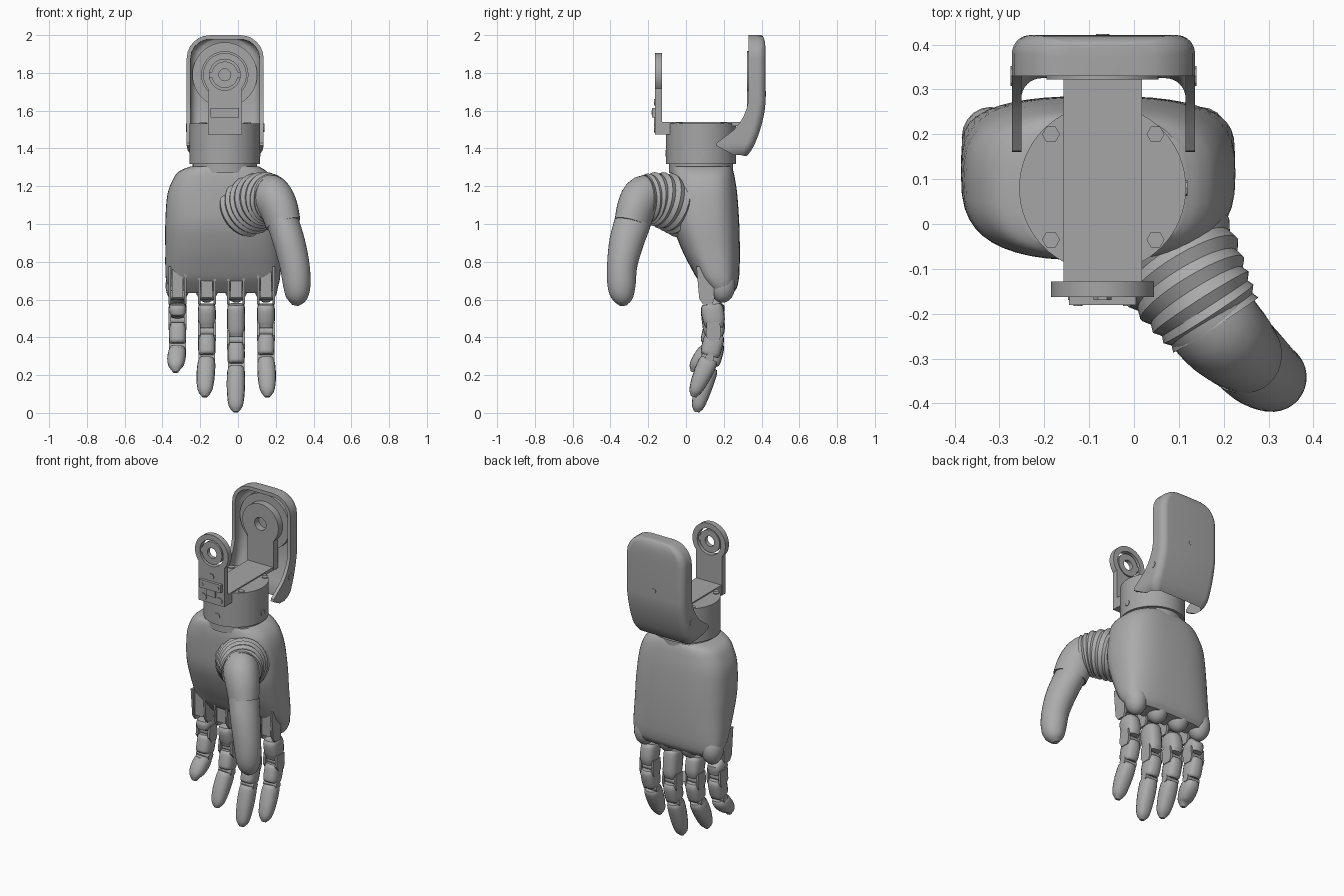
import bpy, bmesh
from math import sin, cos, pi, acos, sqrt, radians, copysign
from mathutils import Vector, Matrix

if "Cube" in bpy.data.objects:
    bpy.data.objects.remove(bpy.data.objects["Cube"])


def material(name, v):
    m = bpy.data.materials.new(name)
    m.use_nodes = True
    m.diffuse_color = (v, v, v, 1)
    m.node_tree.nodes["Principled BSDF"].inputs["Base Color"].default_value = (v, v, v, 1)
    return m


SKIN = material("light grey", 0.41)
METAL = material("mid grey", 0.38)
parts = []


def finish(name, bm, mat):
    bmesh.ops.recalc_face_normals(bm, faces=bm.faces)
    mesh = bpy.data.meshes.new(name)
    bm.to_mesh(mesh)
    bm.free()
    mesh.materials.append(mat)
    obj = bpy.data.objects.new(name, mesh)
    bpy.context.collection.objects.link(obj)
    parts.append(obj)
    return obj


def loft(name, rings, mat):
    """Skin a list of equal rings and cap both ends."""
    bm = bmesh.new()
    rows = [[bm.verts.new(p) for p in ring] for ring in rings]
    n = len(rows[0])
    for a, b in zip(rows, rows[1:]):
        for i in range(n):
            j = (i + 1) % n
            bm.faces.new((a[i], a[j], b[j], b[i]))
    bm.faces.new(rows[0])
    bm.faces.new(rows[-1])
    return finish(name, bm, mat)


def place(axis, u, v, d):
    return {"X": (d, u, v), "Y": (u, d, v), "Z": (u, v, d)}[axis]


def prism(name, pts, axis, d0, d1, mat=METAL):
    return loft(name, [[place(axis, u, v, d) for u, v in pts] for d in (d0, d1)], mat)


def circle(u, v, r, sides=32):
    return [(u + r * cos(2 * pi * i / sides), v + r * sin(2 * pi * i / sides)) for i in range(sides)]


def box(name, x, y, z):
    return prism(name, [(x[0], y[0]), (x[1], y[0]), (x[1], y[1]), (x[0], y[1])], "Z", *z)


def smooth_path(pts, n):
    p = [Vector(q) for q in pts]
    p = [p[0] * 2 - p[1]] + p + [p[-1] * 2 - p[-2]]
    out = []
    for a, b, c, d in zip(p, p[1:], p[2:], p[3:]):
        for k in range(n):
            t = k / n
            out.append((b * 2 + (c - a) * t + (a * 2 - b * 5 + c * 4 - d) * t * t
                        + (b * 3 - a - c * 3 + d) * t ** 3) * 0.5)
    return out + [p[-2]]


def tube(name, pts, n=4, sides=24, power=2, ripple=0, level=False):
    """Sweep a superellipse along points of (x, y, z, radius, radius)."""
    path = smooth_path(pts, n)
    side, rings = Vector((1, 0, 0)), []
    for i, p in enumerate(path):
        a, b = path[max(i - 1, 0)], path[min(i + 1, len(path) - 1)]
        t = Vector((0, 0, -1)) if level else (Vector(b[:3]) - Vector(a[:3])).normalized()
        side = (side - t * side.dot(t)).normalized()
        other = t.cross(side)
        grow = 1 + ripple * (1 if i % 2 else -1)
        ring = []
        for c, s in circle(0, 0, 1, sides):
            c, s = (copysign(abs(w) ** (2 / power), w) for w in (c, s))
            ring.append(Vector(p[:3]) + (side * c * p[3] + other * s * p[4]) * grow)
        rings.append(ring)
    return loft(name, rings, SKIN)


def cut(obj, cutter):
    m = obj.modifiers.new("cut", "BOOLEAN")
    m.object, m.operation, m.solver = cutter, "DIFFERENCE", "EXACT"
    bpy.context.view_layer.objects.active = obj
    bpy.ops.object.modifier_apply(modifier=m.name)
    parts.remove(cutter)
    bpy.data.objects.remove(cutter)


CX, CY, PIVOT = -0.07, 0.08, 1.79

# Palm and back of the hand, as rows of x0, x1, y0, y1, z
palm_rows = [(-.25, .11, -.07, .24, 1.305), (-.31, .15, -.075, .25, 1.28), (-.345, .185, -.08, .26, 1.235),
             (-.375, .21, -.08, .272, 1.15), (-.385, .225, -.07, .282, 1.0), (-.385, .225, -.025, .285, .87),
             (-.385, .225, .025, .284, .77), (-.382, .222, .06, .28, .71), (-.37, .21, .1, .27, .665),
             (-.345, .19, .13, .25, .635)]
tube("palm", [((a + b) / 2, (c + d) / 2, z, (b - a) / 2, (d - c) / 2) for a, b, c, d, z in palm_rows],
     sides=48, power=2.9, level=True)

# Thumb: ribbed sleeve and smooth tip
tube("thumb_sleeve", [(.025, .01, 1.075, .155, .155), (.085, -.07, 1.11, .146, .15),
                      (.14, -.16, 1.135, .125, .137), (.182, -.225, 1.135, .108, .12)],
     n=5, sides=32, ripple=0.04)
tube("thumb_base", [(.14, -.16, 1.14, .105, .118), (.18, -.225, 1.14, .104, .116), (.215, -.262, 1.085, .098, .107),
                    (.24, -.285, 1.0, .088, .1)], sides=32)
tube("thumb_tip", [(.237, -.282, 1.01, .085, .097), (.272, -.316, .9, .084, .091), (.3, -.338, .78, .079, .08),
                   (.312, -.341, .67, .072, .074), (.309, -.335, .605, .054, .055), (.303, -.332, .57, .018, .02)],
     sides=32)


# Four fingers, each with a socket, three links and hinges
def finger(label, x, tip_x, tip_y, joint, tip):
    mid = joint - 0.14
    bm = bmesh.new()
    bmesh.ops.create_uvsphere(bm, u_segments=20, v_segments=12, radius=1,
                              matrix=Matrix.Translation((x, .193, .675)) @ Matrix.Diagonal((.064, .068, .092, 1)))
    finish(label + "_knuckle", bm, SKIN)
    box(label + "_socket", (x - .03, x + .03), (.07, .16), (.61, .76))
    for s in (-1, 1):
        for part, y, z, half, lean in (("socket", .11, .675, .1, .02), ("joint", .145, joint, .05, 0)):
            d = x + s * .041
            prism(f"{label}_{part}_cheek", [(y - .035 - lean, z + half), (y - .04, z - half + .03),
                                           (y - .02, z - half), (y + .03, z - half),
                                           (y + .04, z - half + .03), (y + .035, z + half)],
                  "X", d - .007, d + .007)
    for y, z in ((.12, .625), (.15, joint), (.125, mid)):
        prism(label + "_hinge", circle(y, z, .024, 12), "X", x - .044, x + .044)
    tube(label + "_proximal", [(x, .135, .575, .042, .048), (x, .138, .55, .047, .06),
                               (x, .148, joint + .06, .047, .058), (x, .15, joint + .02, .039, .046)],
         sides=16, power=2.8)
    tube(label + "_middle", [(x, .15, joint - .015, .038, .044), (x, .147, joint - .04, .045, .055),
                             (x, .13, mid + .03, .045, .053), (x, .125, mid + .012, .037, .043)],
         sides=16, power=2.8)
    w, v = tip_x - x, tip_y - .122
    tube(label + "_tip", [(x, .122, mid - .005, .039, .043), (x + w * .2, .122 + v * .12, mid - .03, .047, .051),
                          (x + w * .7, .122 + v * .52, (mid + tip) / 2, .048, .047),
                          (tip_x, .122 + v * .87, tip + .035, .038, .034), (tip_x, tip_y, tip, .014, .014)],
         sides=16, power=2.4)


for spec in (("little_finger", -.32, -.33, .04, .49, .215), ("ring_finger", -.165, -.175, .04, .43, .085),
             ("middle_finger", -.01, -.012, .056, .385, .005), ("index_finger", .148, .155, .04, .43, .085)):
    finger(*spec)

# Wrist collar and its top plate
prism("wrist_neck", circle(CX, CY, .17, 48), "Z", 1.27, 1.32)
prism("wrist_collar", circle(CX, CY, .186, 64), "Z", 1.318, 1.533)
box("top_plate", (-.157, .018), (-.13, .325), (1.52, 1.54))
box("front_tab", (-.157, .018), (-.135, -.05), (1.475, 1.535))
for x in (-.185, .048):
    for y in (-.035, .2):
        prism("plate_screw", circle(x, y, .02, 6), "Z", 1.53, 1.538)
prism("collar_screw_front", circle(CX, 1.375, .018, 8), "Y", -.109, -.09)
prism("collar_screw_side", circle(CY, 1.375, .018, 8), "X", .1, .119)


# Keyhole shaped mounting plates
def keyhole(name, half, r, bottom, y0, y1, hole):
    a = acos(half / r)
    arc = [-a + (pi + 2 * a) * i / 40 for i in range(41)]
    pts = [(CX + r * cos(t), PIVOT + r * sin(t)) for t in arc]
    obj = prism(name, pts + [(CX - half, bottom), (CX + half, bottom)], "Y", y0, y1)
    cut(obj, prism("hole", circle(CX, PIVOT, hole), "Y", y0 - .1, y1 + .1))


keyhole("front_bracket", .09, .115, 1.475, -.163, -.128, .082)
hub = prism("front_hub", circle(CX, PIVOT, .07), "Y", -.16, -.135)
cut(hub, prism("slot", circle(CX, PIVOT, .032, 16), "Y", -.3, 0))
for x in (CX - .076, CX + .076):
    box("hub_spoke", (x - .012, x + .012), (-.155, -.14), (PIVOT - .015, PIVOT + .015))
box("bracket_clamp", (-.145, .005), (-.18, -.16), (1.565, 1.615))
box("bracket_stem", (-.1, -.04), (-.17, -.16), (1.52, 1.57))
for x in (-.125, -.015):
    prism("bracket_screw", circle(x, 1.505, .022, 10), "Y", -.169, -.155)
    prism("clamp_screw", circle(x, 1.59, .01, 8), "Y", -.183, -.175)
prism("bracket_pin", circle(CX, 1.645, .02, 6), "Y", -.169, -.155)


# Rounded rear shell from level slices of z, front y, back y, then hollowed
def shell_body(name, slices, half, top, top_r, low, low_r):
    rings = []
    for z, front, back in slices:
        up, down = max(z - top + top_r, 0), max(low + low_r - z, 0)
        w = half - top_r + sqrt(max(top_r ** 2 - up ** 2, 0)) - low_r + sqrt(low_r ** 2 - down ** 2)
        r = min(.045, (back - front) * .45)
        arc = [(w - r + r * cos(i * pi / 16), back - r + r * sin(i * pi / 16)) for i in range(9)]
        outline = [(w, front)] + arc
        outline += [(-u, v) for u, v in reversed(outline)]
        rings.append([(CX + .002 + u, v, z) for u, v in outline])
    return loft(name, rings, METAL)


back_slices = [(1.35, .285, .308), (1.365, .255, .327), (1.39, .205, .346), (1.415, .16, .36), (1.43, .163, .367),
               (1.465, .21, .381), (1.5, .255, .393), (1.535, .284, .403), (1.57, .305, .411), (1.61, .321, .418),
               (1.65, .33, .421), (1.875, .33, .421), (1.91, .33, .421), (1.94, .33, .42), (1.965, .33, .418),
               (1.985, .33, .412), (1.995, .33, .406), (2.0, .33, .4)]
shell = shell_body("rear_shell", back_slices, .204, 2.0, .125, 1.34, .08)
hollow_slices = [(1.25, 0, .325), (1.4, 0, .325), (1.45, 0, .347), (1.56, 0, .383), (1.65, 0, .395),
                 (1.875, 0, .395), (1.91, 0, .395), (1.94, 0, .394), (1.965, 0, .39), (1.978, 0, .385)]
cut(shell, shell_body("cavity", hollow_slices, .183, 1.979, .104, 1.1, .08))
prism("shell_boss", circle(CX, PIVOT, .172, 48), "Y", .365, .4)
keyhole("rear_bracket", .09, .125, 1.52, .322, .37, .04)
prism("shell_screw_back", circle(CX, 1.69, .015, 8), "Y", .4, .423)
for x in (-.271, .135):
    prism("shell_screw_side", circle(.33, 1.51, .022, 8), "X", x - .004, x + .004)

# Smooth shading with sharp edges kept
for obj in parts:
    bpy.ops.object.select_all(action="DESELECT")
    obj.select_set(True)
    bpy.context.view_layer.objects.active = obj
    bpy.ops.object.shade_smooth_by_angle(angle=radians(35))
